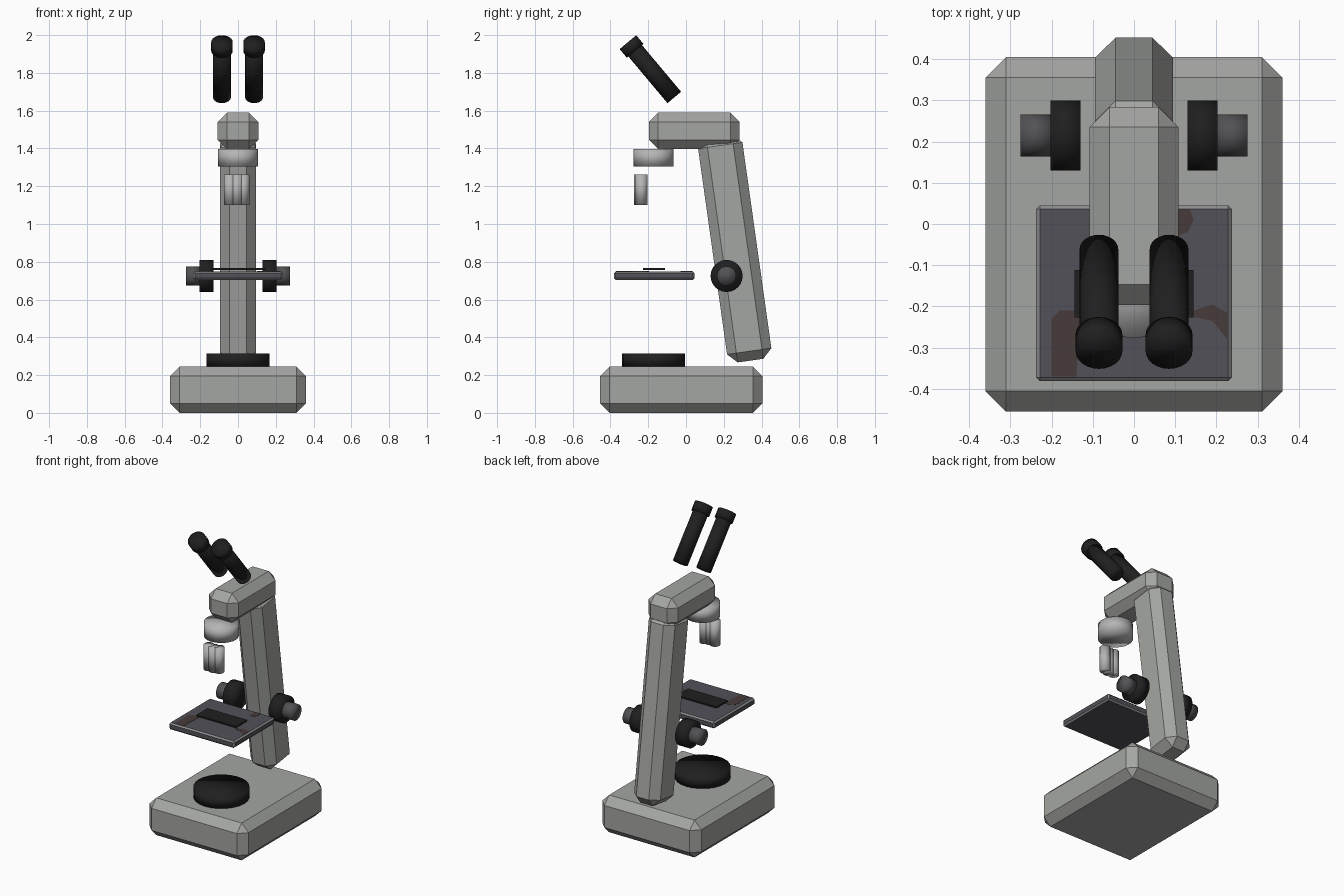
import bpy, bmesh, math
from mathutils import Vector, Matrix

if "Cube" in bpy.data.objects:
    bpy.data.objects.remove(bpy.data.objects["Cube"])


def material(name, r, g, b):
    m = bpy.data.materials.new(name)
    m.diffuse_color = (r, g, b, 1)
    m.use_nodes = True
    m.node_tree.nodes["Principled BSDF"].inputs["Base Color"].default_value = m.diffuse_color
    return m


BODY = material("body_grey", 0.37, 0.38, 0.36)
SILVER = material("silver", 0.46, 0.46, 0.46)
BLACK = material("black", 0.014, 0.014, 0.014)
KNOB = material("knob_grey", 0.085, 0.085, 0.092)
STAGE = material("stage_slate", 0.085, 0.083, 0.1)
RIM = material("stage_rim_grey", 0.27, 0.27, 0.28)
RUST = material("worn_brown", 0.065, 0.044, 0.043)


def finish(bm, name, mat, matrix=Matrix.Identity(4), smooth=False):
    bmesh.ops.recalc_face_normals(bm, faces=bm.faces)
    me = bpy.data.meshes.new(name)
    bm.to_mesh(me)
    bm.free()
    me.materials.append(mat)
    for p in me.polygons:
        p.use_smooth = smooth
    ob = bpy.data.objects.new(name, me)
    ob.matrix_world = matrix
    bpy.context.collection.objects.link(ob)
    return ob


def box(name, mat, centre, size, chamfer=0.0, tilt=0.0):
    """Chamfered box, tilted about the x axis."""
    bm = bmesh.new()
    bmesh.ops.create_cube(bm, size=1)
    bmesh.ops.scale(bm, vec=size, verts=bm.verts)
    if chamfer:
        bmesh.ops.bevel(bm, geom=bm.edges[:], offset=chamfer, segments=1,
                        affect='EDGES', profile=0.5)
    return finish(bm, name, mat, Matrix.Translation(centre) @ Matrix.Rotation(tilt, 4, 'X'))


def rod(name, mat, start, end, radius, sides=24):
    """Smooth capped cylinder between two points."""
    start, end = Vector(start), Vector(end)
    axis = end - start
    bm = bmesh.new()
    bmesh.ops.create_cone(bm, cap_ends=True, segments=sides, radius1=radius,
                          radius2=radius, depth=axis.length)
    rot = Vector((0, 0, 1)).rotation_difference(axis).to_matrix().to_4x4()
    return finish(bm, name, mat, Matrix.Translation((start + end) / 2) @ rot, True)


def plate(name, mat, outline, z, thick):
    """Thin flat plate from an outline."""
    bm = bmesh.new()
    f = bm.faces.new([bm.verts.new((x, y, z)) for x, y in outline])
    ext = bmesh.ops.extrude_face_region(bm, geom=[f])["geom"]
    bmesh.ops.translate(bm, vec=(0, 0, thick),
                        verts=[v for v in ext if isinstance(v, bmesh.types.BMVert)])
    return finish(bm, name, mat)


# Frame: base, leaning arm, head
box("base", BODY, (0, -0.025, 0.1225), (0.72, 0.86, 0.245), 0.05)
box("arm", BODY, (0, 0.258, 0.871), (0.19, 0.237, 1.2), 0.05, math.radians(8))
box("head", BODY, (0, 0.044, 1.493), (0.216, 0.48, 0.192), 0.049)

# Lamp on the base
rod("lamp", BLACK, (0, -0.172, 0.243), (0, -0.172, 0.315), 0.167)

# Nosepiece with a fan of objectives
NOSE_Y = -0.172
rod("nosepiece", SILVER, (0, NOSE_Y, 1.305), (0, NOSE_Y, 1.397), 0.105)
for i, (x, y) in enumerate([(-0.043, -0.24), (-0.005, -0.244), (0.028, -0.236)]):
    rod(f"objective_{i + 1}", SILVER, (x, y, 1.10), (x, y, 1.262), 0.032, 16)

# Stage with a lighter chamfered rim
stage = box("stage", STAGE, (0, -0.168, 0.727), (0.475, 0.426, 0.045), 0.009)
stage.data.materials.append(RIM)
for p in stage.data.polygons:
    if max(abs(c) for c in p.normal) < 0.95:
        p.material_index = 1
box("slide", BLACK, (0, -0.169, 0.762), (0.288, 0.116, 0.009))

# Worn patches on the stage top
patches = [
    [(-0.2, -0.37), (-0.14, -0.37), (-0.13, -0.21), (-0.18, -0.21), (-0.2, -0.23)],
    [(0.13, -0.215), (0.19, -0.195), (0.226, -0.215), (0.226, -0.28), (0.19, -0.235), (0.14, -0.225)],
    [(0.1, -0.03), (0.13, -0.02), (0.145, 0.01), (0.135, 0.035), (0.1, 0.035)],
]
for i, outline in enumerate(patches):
    plate(f"worn_patch_{i + 1}", RUST, outline, 0.7485, 0.0025)

# Mirrored focus knobs and eyepieces
d = Vector((0, -math.sin(math.radians(40)), math.cos(math.radians(40))))
for side, s in (("left", -1), ("right", 1)):
    rod(f"coarse_knob_{side}", BLACK, (s * 0.13, 0.215, 0.725), (s * 0.203, 0.215, 0.725), 0.085)
    rod(f"fine_knob_{side}", KNOB, (s * 0.2, 0.215, 0.725), (s * 0.275, 0.215, 0.725), 0.051)
    foot = Vector((s * 0.085, -0.062, 1.67))
    rod(f"eyepiece_tube_{side}", BLACK, foot, foot + d * 0.36, 0.047)
    rod(f"eyepiece_cap_{side}", BLACK, foot + d * 0.322, foot + d * 0.382, 0.057)
